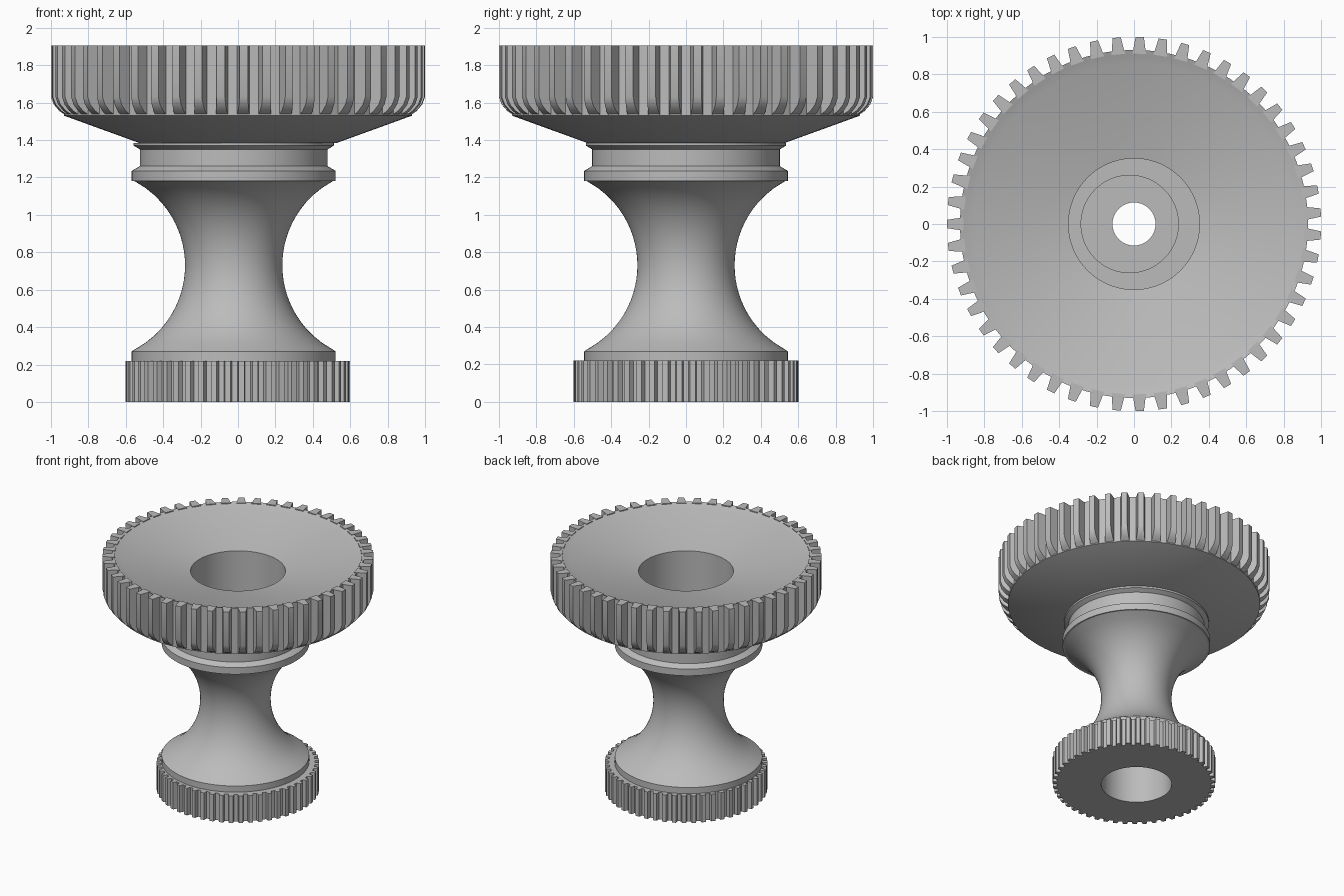
import bpy
import bmesh
import math

cube = bpy.data.objects.get("Cube")
if cube:
    bpy.data.objects.remove(cube, do_unlink=True)

SEGMENTS = 102
TEETH = 51
SHIFT = -0.023      # the spindle sits slightly off the gear axis

steel = bpy.data.materials.new("plain grey")
steel.use_nodes = True
grey = (0.5, 0.5, 0.5, 1)
steel.diffuse_color = grey
steel.node_tree.nodes["Principled BSDF"].inputs["Base Color"].default_value = grey


def finish(bm, name, angle):
    bmesh.ops.recalc_face_normals(bm, faces=bm.faces)
    mesh = bpy.data.meshes.new(name)
    bm.to_mesh(mesh)
    bm.free()
    mesh.materials.append(steel)
    obj = bpy.data.objects.new(name, mesh)
    bpy.context.collection.objects.link(obj)
    bpy.ops.object.select_all(action="DESELECT")
    obj.select_set(True)
    bpy.context.view_layer.objects.active = obj
    bpy.ops.object.shade_smooth_by_angle(angle=math.radians(angle))
    return obj


def lathe(name, profile):
    """Spin a closed profile of (radius, height, x shift) about z."""
    bm = bmesh.new()
    rings = []
    for radius, z, dx in profile:
        ring = []
        for i in range(SEGMENTS):
            a = math.tau * i / SEGMENTS
            ring.append(bm.verts.new((radius * math.cos(a) + dx, radius * math.sin(a), z)))
        rings.append(ring)
    for k, ring in enumerate(rings):
        after = rings[(k + 1) % len(rings)]
        for i in range(SEGMENTS):
            j = (i + 1) % SEGMENTS
            bm.faces.new((ring[i], ring[j], after[j], after[i]))
    return finish(bm, name, 25)


def teeth(name, side, root_half, tip_half):
    """Ring of tapered teeth; side is the (radius, height) outline of one tooth."""
    bm = bmesh.new()
    low = min(r for r, z in side)
    high = max(r for r, z in side)
    for i in range(TEETH):
        a = math.tau * (i + 0.5) / TEETH
        c, s = math.cos(a), math.sin(a)
        flanks = []
        for sign in (-1, 1):
            flank = []
            for r, z in side:
                w = sign * (root_half + (tip_half - root_half) * (r - low) / (high - low))
                flank.append(bm.verts.new((r * c - w * s, r * s + w * c, z)))
            bm.faces.new(flank)
            flanks.append(flank)
        left, right = flanks
        for k in range(len(side)):
            n = (k + 1) % len(side)
            bm.faces.new((left[k], left[n], right[n], right[k]))
    return finish(bm, name, 30)


def placed(points, dx):
    return [(r, z, dx) for r, z in points]


# Upper gear: shallow dish on top, conical underside
TOP = 1.905
lathe("upper_gear_dish", placed([
    (0.35, 1.775), (0.86, 1.88), (0.9, 1.895), (0.93, TOP),
    (0.93, 1.53), (0.53, 1.385), (0.35, 1.385)], 0))
teeth("upper_gear_teeth", [
    (0.91, TOP), (1, TOP), (1, 1.63), (0.985, 1.59),
    (0.955, 1.555), (0.91, 1.525)], 0.036, 0.022)

# Spindle: lip, groove, flange, round waist and lower flange
WAIST, SWEEP, MIDDLE = 0.26, 0.51, 0.73
outer = [(0.535, 1.385), (0.535, 1.37), (0.502, 1.35), (0.502, 1.26),
         (0.545, 1.235), (0.545, 1.18)]
STEPS = 24
for i in range(STEPS + 1):
    d = 0.45 - 0.9 * i / STEPS
    outer.append((WAIST + SWEEP - math.sqrt(SWEEP ** 2 - d ** 2), MIDDLE + d))
outer += [(0.545, 0.27), (0.545, 0.22)]

# Stepped bore through the spindle
lower_bore = placed([(0.26, 0.22), (0.26, 0.4)], SHIFT)
centre_bore = placed([(0.115, 0.4), (0.115, 1.15)], 0)
upper_bore = placed([(0.26, 1.15), (0.26, 1.25)], SHIFT)
socket = placed([(0.35, 1.25), (0.35, 1.385)], 0)
lathe("spindle", placed(outer, SHIFT) + lower_bore + centre_bore + upper_bore + socket)

# Lower gear
lathe("lower_gear_body", placed([(0.26, 0.22)], SHIFT) + placed([(0.57, 0.22), (0.57, 0)], 0)
      + placed([(0.26, 0)], SHIFT))
teeth("lower_gear_teeth", [(0.56, 0.22), (0.6, 0.22), (0.6, 0), (0.56, 0)], 0.023, 0.015)
